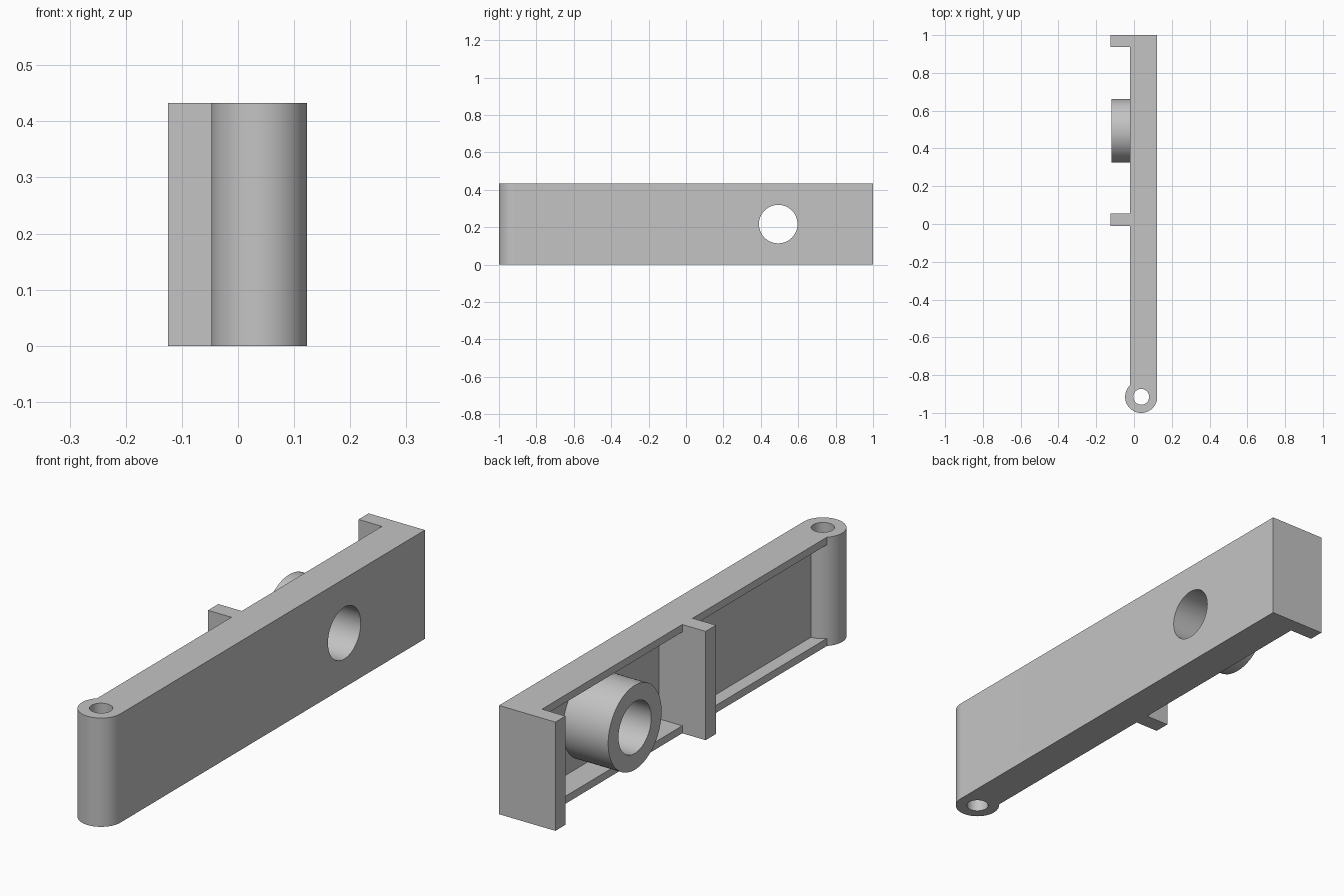
import bpy
from math import pi

cube = bpy.data.objects.get("Cube")
if cube:
    bpy.data.objects.remove(cube, do_unlink=True)

grey = bpy.data.materials.new("plain grey")
grey.use_nodes = True
grey.diffuse_color = (0.55, 0.55, 0.55, 1)
grey.node_tree.nodes["Principled BSDF"].inputs["Base Color"].default_value = (0.55, 0.55, 0.55, 1)

HEIGHT = 0.433
RIM = 0.03
BACK, FRONT = -0.022, 0.123          # bar faces along x
PIN = (0.038, -0.915)                # hinge axis
BOSS_Y, BOSS_Z = 0.493, HEIGHT / 2


def prism(name, outline, z0, z1):
    """Upright solid with the given plan outline."""
    n = len(outline)
    verts = [(x, y, z) for z in (z0, z1) for x, y in outline]
    faces = [list(range(n))[::-1], list(range(n, 2 * n))]
    faces += [(i, (i + 1) % n, n + (i + 1) % n, n + i) for i in range(n)]
    mesh = bpy.data.meshes.new(name)
    mesh.from_pydata(verts, [], faces)
    mesh.materials.append(grey)
    ob = bpy.data.objects.new(name, mesh)
    bpy.context.collection.objects.link(ob)
    return ob


def box(name, x0, x1, y0, y1, z0, z1):
    return prism(name, [(x0, y0), (x1, y0), (x1, y1), (x0, y1)], z0, z1)


def cylinder(name, radius, depth, centre, along_x=False):
    bpy.ops.mesh.primitive_cylinder_add(vertices=72, radius=radius, depth=depth, location=centre,
                                        rotation=(0, pi / 2 if along_x else 0, 0))
    ob = bpy.context.object
    ob.name = name
    ob.data.materials.append(grey)
    return ob


def combine(base, other, operation):
    """Apply a boolean and discard the second solid."""
    mod = base.modifiers.new(operation.lower(), 'BOOLEAN')
    mod.operation, mod.solver, mod.object = operation, 'EXACT', other
    bpy.ops.object.select_all(action='DESELECT')
    bpy.context.view_layer.objects.active = base
    base.select_set(True)
    bpy.ops.object.modifier_apply(modifier=mod.name)
    bpy.data.objects.remove(other, do_unlink=True)


# Bar with the end cap and the middle rib in one plan outline
TIP = -0.125
CAP, RIB0, RIB1 = 0.937, -0.01, 0.055
bar = prism("hinged_bar", [
    (FRONT, PIN[1]), (FRONT, 1), (TIP, 1), (TIP, CAP), (BACK, CAP),
    (BACK, RIB1), (TIP, RIB1), (TIP, RIB0), (BACK, RIB0), (BACK, PIN[1])], 0, HEIGHT)

# Recesses in the back: a deep one around the boss, a shallow one by the hinge
for y0, y1, floor in ((RIB1, CAP, 0.08), (PIN[1], RIB0, 0.031)):
    combine(bar, box("pocket_cutter", -0.2, floor, y0, y1, RIM, HEIGHT - RIM), 'DIFFERENCE')

# Hinge barrel and round boss
combine(bar, cylinder("hinge_barrel", 0.0851, HEIGHT, (*PIN, HEIGHT / 2)), 'UNION')
combine(bar, cylinder("boss", 0.168, 0.22, (-0.01, BOSS_Y, BOSS_Z), True), 'UNION')

# Through holes
combine(bar, cylinder("pin_hole", 0.042, 1, (*PIN, HEIGHT / 2)), 'DIFFERENCE')
combine(bar, cylinder("boss_hole", 0.103, 1, (0, BOSS_Y, BOSS_Z), True), 'DIFFERENCE')

bpy.ops.object.select_all(action='DESELECT')
bpy.context.view_layer.objects.active = bar
bar.select_set(True)
bpy.ops.object.shade_smooth_by_angle(angle=pi / 6)
